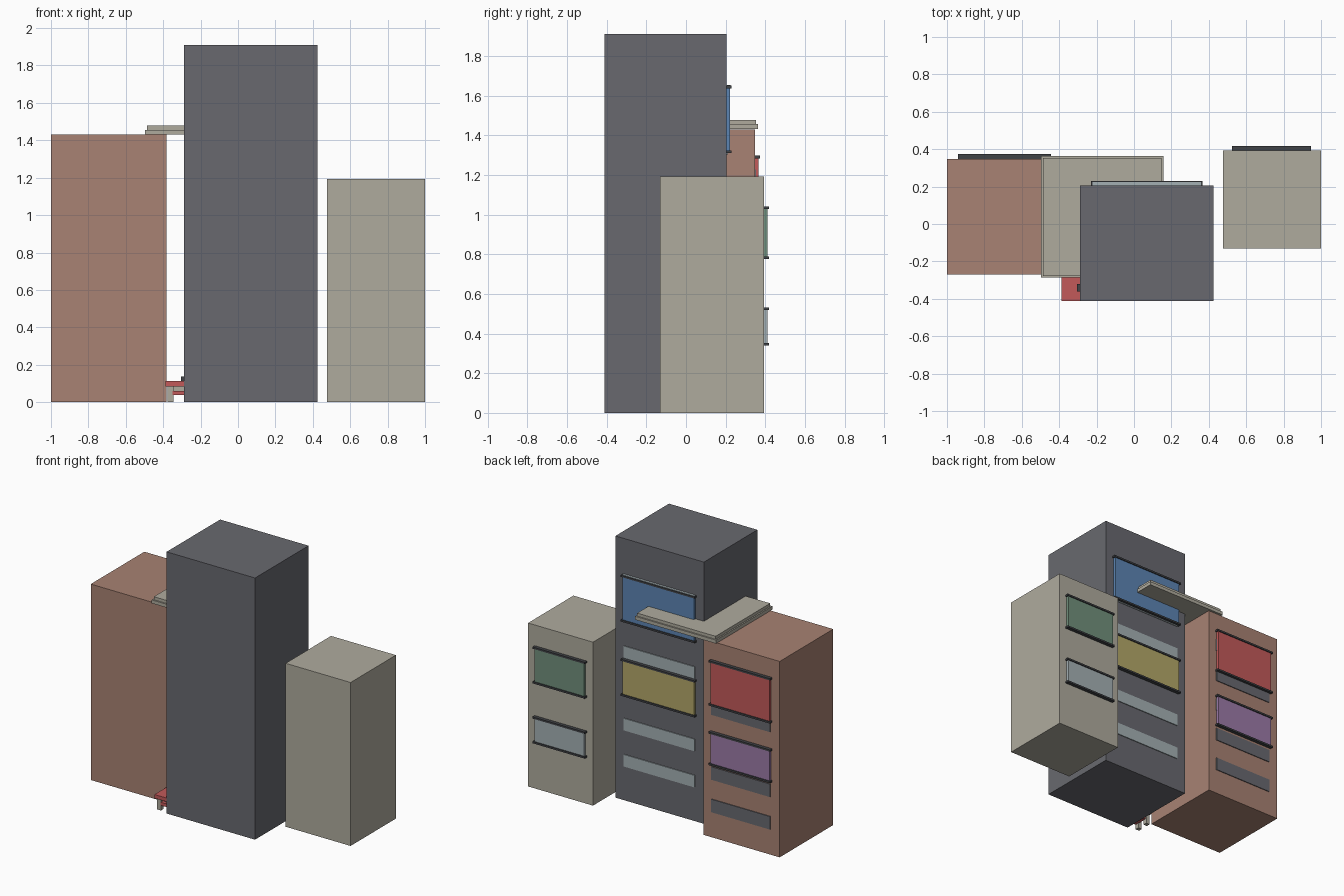
import bpy

if "Cube" in bpy.data.objects:
    bpy.data.objects.remove(bpy.data.objects["Cube"], do_unlink=True)


def material(name, r, g, b):
    """Flat material from 0-255 display values, stored as linear."""
    lin = [((c / 255 + 0.055) / 1.055) ** 2.4 for c in (r, g, b)] + [1.0]
    m = bpy.data.materials.new(name)
    m.use_nodes = True
    m.diffuse_color = lin
    m.node_tree.nodes["Principled BSDF"].inputs["Base Color"].default_value = lin
    return m


brick = material("brick", 168, 130, 115)
slate = material("slate", 104, 105, 111)
cream = material("cream", 175, 171, 158)
red = material("red", 194, 90, 90)
blue = material("blue", 92, 133, 180)
yellow = material("yellow", 179, 167, 105)
purple = material("purple", 156, 122, 167)
green = material("green", 113, 144, 124)
glass = material("pale_glass", 164, 176, 180)
rail = material("rail_grey", 64, 66, 70)


def box(name, x, y, z, mat):
    """Box from (low, high) pairs on each axis."""
    spans = (x, y, z)
    bpy.ops.mesh.primitive_cube_add(size=1, location=[(a + b) / 2 for a, b in spans])
    ob = bpy.context.object
    ob.name = name
    ob.scale = [b - a for a, b in spans]
    bpy.ops.object.transform_apply(location=False, rotation=False, scale=True)
    ob.data.materials.append(mat)
    return ob


def sign(name, x, wall, z, mat):
    """Coloured panel on a back wall, held between two rails."""
    box(name + "_panel", (x[0] + 0.01, x[1] - 0.01), (wall, wall + 0.018), z, mat)
    for part, edge in (("bottom", z[0]), ("top", z[1])):
        box(f"{name}_{part}_rail", x, (wall, wall + 0.025), (edge - 0.006, edge + 0.007), rail)


def windows(name, x, wall, sills, height, mat):
    """Long window strips, one per floor."""
    for i, sill in enumerate(sills):
        box(f"{name}_window_{i + 1}", x, (wall, wall + 0.006), (sill, sill + height), mat)


# Three towers
box("brick_building", (-1.0, -0.383), (-0.27, 0.348), (0, 1.43), brick)
box("slate_building", (-0.288, 0.426), (-0.412, 0.205), (0, 1.91), slate)
box("cream_building", (0.476, 1.0), (-0.13, 0.393), (0, 1.193), cream)

# Window strips on the back walls
windows("brick_building", (-0.925, -0.45), 0.348,
        [0.185 + 0.237 * i for i in range(5)], 0.095, slate)
windows("slate_building", (-0.215, 0.355), 0.205,
        [0.248 + 0.264 * i for i in range(5)], 0.088, glass)

# Signs on the back walls
sign("red_sign", (-0.94, -0.443), 0.348, (0.975, 1.29), red)
sign("purple_sign", (-0.94, -0.443), 0.348, (0.54, 0.77), purple)
sign("blue_sign", (-0.23, 0.366), 0.205, (1.317, 1.643), blue)
box("blue_sign_cap", (-0.222, 0.358), (0.207, 0.225), (1.65, 1.653), glass)
sign("yellow_sign", (-0.23, 0.366), 0.205, (0.775, 1.03), yellow)
sign("green_sign", (0.525, 0.947), 0.393, (0.782, 1.035), green)
sign("pale_sign", (0.525, 0.947), 0.393, (0.345, 0.525), glass)

# Two-step roof slab bridging the towers
box("slab_lower", (-0.496, 0.157), (-0.287, 0.363), (1.431, 1.456), cream)
box("slab_upper", (-0.486, 0.147), (-0.277, 0.353), (1.456, 1.478), cream)

# Small table in the gap
box("table_top", (-0.387, -0.2), (-0.411, -0.275), (0.085, 0.112), red)
box("table_shelf", (-0.35, -0.2), (-0.395, -0.29), (0.037, 0.06), red)
box("table_brace", (-0.365, -0.2), (-0.37, -0.32), (0.06, 0.085), cream)
box("table_fitting", (-0.306, -0.27), (-0.36, -0.32), (0.112, 0.138), rail)
for i, y in enumerate((-0.395, -0.31)):
    box(f"table_leg_{i + 1}", (-0.376, -0.346), (y, y + 0.03), (0, 0.085), cream)
